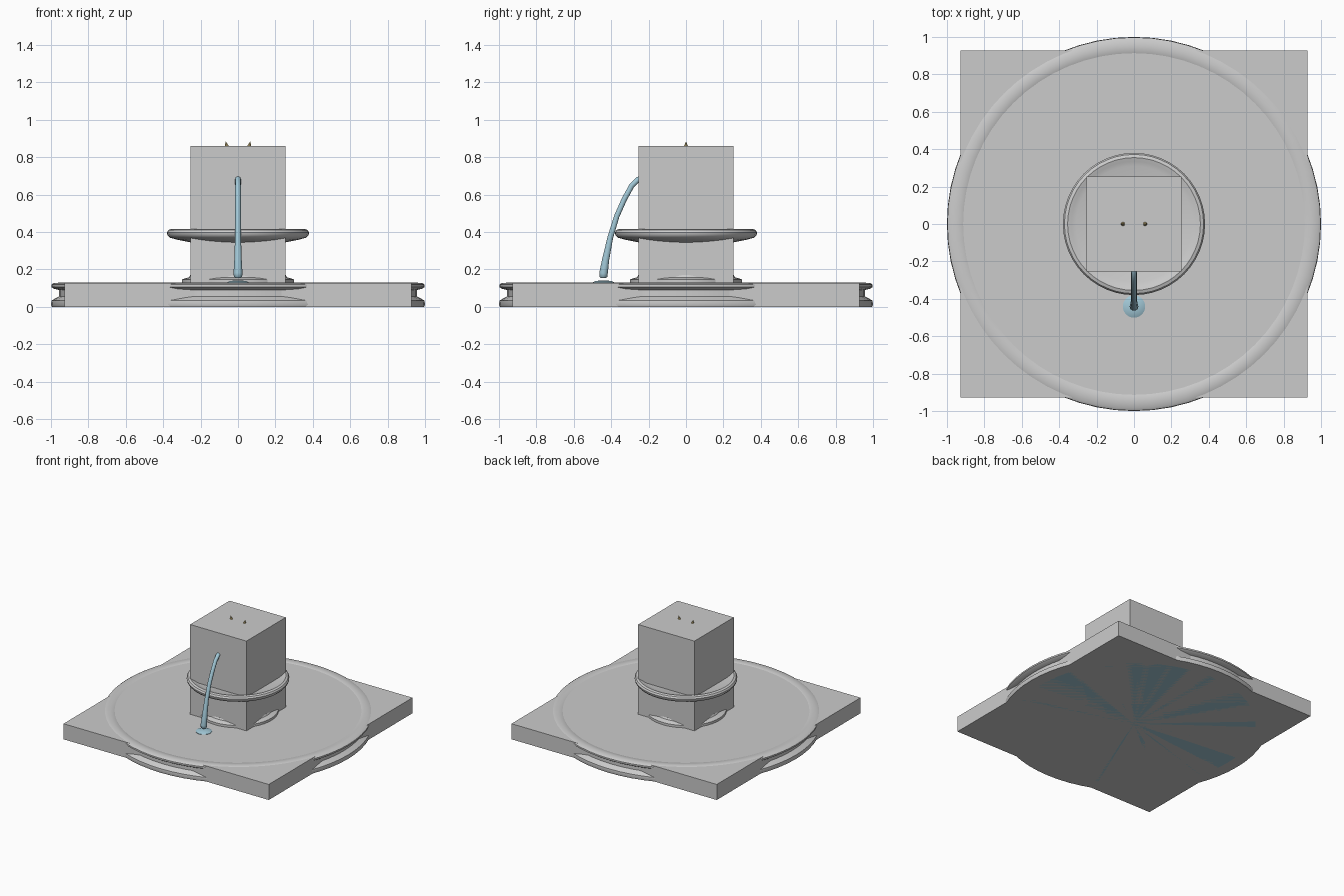
import bpy, bmesh, math
from mathutils import Matrix

if "Cube" in bpy.data.objects:
    bpy.data.objects.remove(bpy.data.objects["Cube"])


def material(name, rgb):
    m = bpy.data.materials.new(name)
    m.diffuse_color = (*rgb, 1)
    m.use_nodes = True
    m.node_tree.nodes["Principled BSDF"].inputs["Base Color"].default_value = m.diffuse_color
    return m


water_mat = material("water_blue", (0.36, 0.58, 0.68))
brass_mat = material("brass", (0.62, 0.48, 0.2))


def finish(name, bm, mat=None, smooth=True):
    bmesh.ops.recalc_face_normals(bm, faces=bm.faces)
    me = bpy.data.meshes.new(name)
    bm.to_mesh(me)
    bm.free()
    ob = bpy.data.objects.new(name, me)
    bpy.context.collection.objects.link(ob)
    if mat:
        me.materials.append(mat)
    if smooth:
        bpy.ops.object.select_all(action='DESELECT')
        ob.select_set(True)
        bpy.context.view_layer.objects.active = ob
        bpy.ops.object.shade_smooth_by_angle(angle=math.radians(35))
    return ob


def lathe(name, profile, mat=None, sides=48, center=(0, 0), closed=False):
    bm = bmesh.new()
    vs = [bm.verts.new((r, 0, z)) for r, z in profile]
    pairs = list(zip(vs, vs[1:]))
    if closed:
        pairs.append((vs[-1], vs[0]))
    edges = [bm.edges.new(p) for p in pairs]
    bmesh.ops.spin(bm, geom=vs + edges, cent=(0, 0, 0), axis=(0, 0, 1),
                   angle=2 * math.pi, steps=sides, use_duplicate=False)
    bmesh.ops.remove_doubles(bm, verts=bm.verts, dist=1e-5)
    bmesh.ops.translate(bm, verts=bm.verts, vec=(*center, 0))
    return finish(name, bm, mat)


def box(name, half, z0, z1):
    bm = bmesh.new()
    m = Matrix.Translation((0, 0, (z0 + z1) / 2)) @ Matrix.Diagonal((2 * half, 2 * half, z1 - z0, 1))
    bmesh.ops.create_cube(bm, size=1, matrix=m)
    return finish(name, bm, smooth=False)


# square blocks: basin plinth and central pillar
box("basin_block", 0.927, 0, 0.127)
box("pillar_block", 0.254, 0.02, 0.86)

# round basin wall with foot moulding and rounded rim
lathe("basin_wall", [(0.90, 0), (0.995, 0), (1.0, 0.012), (0.997, 0.034), (0.975, 0.046),
                     (0.957, 0.056), (0.957, 0.09), (0.985, 0.097), (0.998, 0.106),
                     (0.998, 0.119), (0.985, 0.127), (0.95, 0.13), (0.915, 0.128),
                     (0.90, 0.118)], closed=True, sides=64)

# pool water at the bottom of the basin
lathe("pool_water", [(0, 0), (0.90, 0), (0.90, 0.08), (0, 0.08)], water_mat, sides=64)

# stepped pedestal foot and column inside the pillar
lathe("pedestal", [(0, 0), (0.30, 0.03), (0.30, 0.146), (0.285, 0.152), (0.262, 0.158),
                   (0.255, 0.17), (0.2, 0.18), (0.12, 0.24), (0.1, 0.34), (0, 0.34)])

# shallow upper bowl
lathe("upper_bowl", [(0, 0.32), (0.2, 0.334), (0.26, 0.346), (0.32, 0.358), (0.365, 0.37),
                     (0.378, 0.385), (0.38, 0.398), (0.372, 0.411), (0.355, 0.417),
                     (0.335, 0.411), (0.31, 0.402), (0, 0.40)])

# arcing water jet
cu = bpy.data.curves.new("water_jet", 'CURVE')
cu.dimensions = '3D'
cu.bevel_depth = 0.02
cu.bevel_resolution = 3
cu.use_fill_caps = True
path = [(-0.22, 0.692, 0.75), (-0.255, 0.682, 0.75), (-0.29, 0.648, 0.75), (-0.33, 0.575, 0.75),
        (-0.37, 0.485, 0.75), (-0.405, 0.37, 0.8), (-0.43, 0.25, 1.0), (-0.441, 0.18, 1.2),
        (-0.442, 0.16, 1.1), (-0.442, 0.153, 0.6)]
sp = cu.splines.new('POLY')
sp.points.add(len(path) - 1)
for p, (y, z, r) in zip(sp.points, path):
    p.co = (0, y, z, 1)
    p.radius = r
sp.use_smooth = True
jet = bpy.data.objects.new("water_jet", cu)
cu.materials.append(water_mat)
bpy.context.collection.objects.link(jet)

# splash where the jet lands
lathe("splash", [(0, 0.12), (0.06, 0.125), (0.06, 0.13), (0.045, 0.137), (0.02, 0.141), (0, 0.142)],
      water_mat, sides=24, center=(0, -0.441))

# small finial points on top of the pillar
for side, name in ((-1, "finial_left"), (1, "finial_right")):
    bm = bmesh.new()
    bmesh.ops.create_cone(bm, cap_ends=True, segments=8, radius1=0.018, radius2=0, depth=0.045,
                          matrix=Matrix.Translation((side * 0.055, 0, 0.8635)))
    for v in bm.verts:
        if v.co.z > 0.88:
            v.co.x = side * 0.066
    finish(name, bm, brass_mat)
